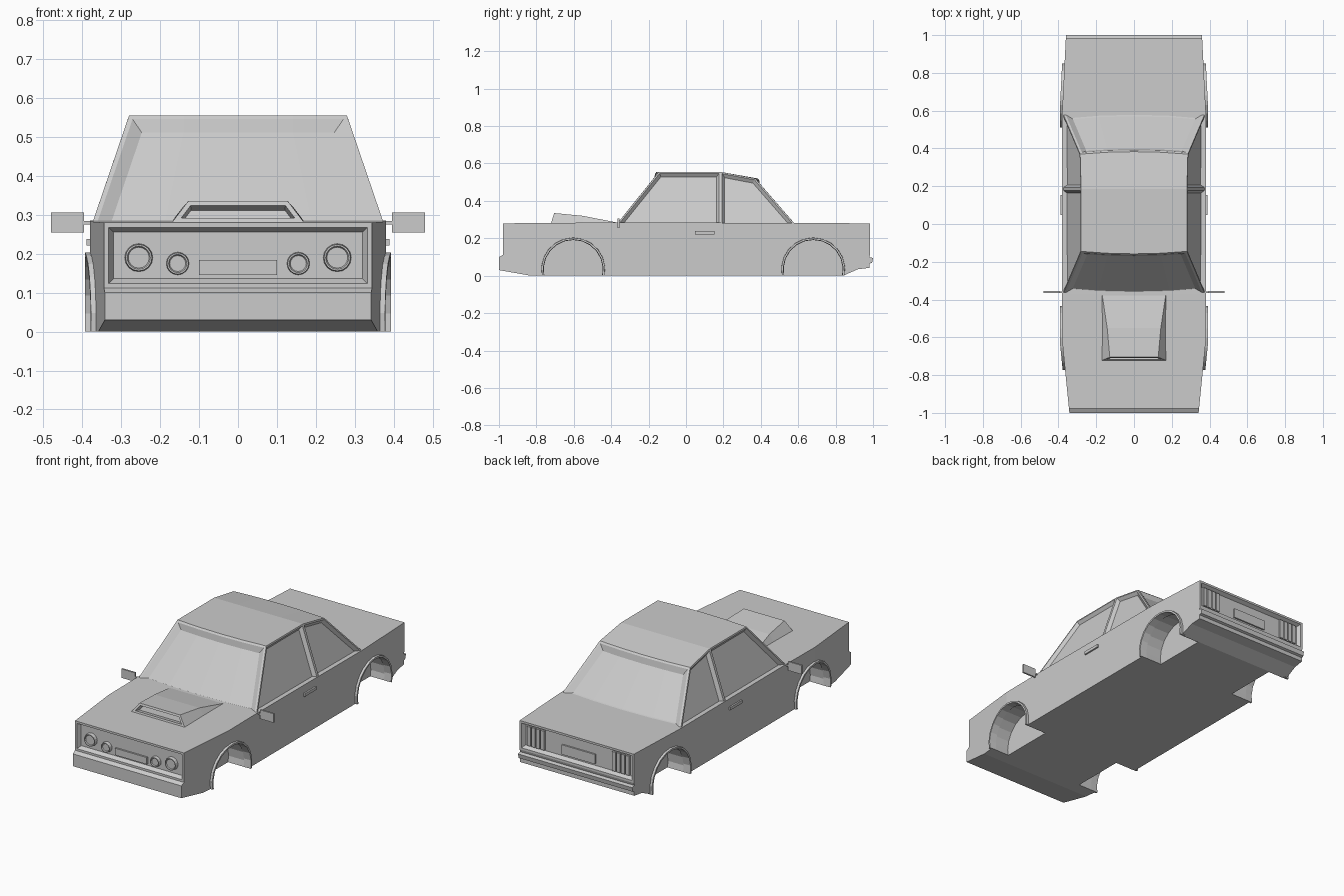
import bpy, bmesh, math
from mathutils import Matrix, Vector

if "Cube" in bpy.data.objects:
    bpy.data.objects.remove(bpy.data.objects["Cube"])


def finish(bm, name):
    bmesh.ops.recalc_face_normals(bm, faces=bm.faces[:])
    me = bpy.data.meshes.new(name)
    bm.to_mesh(me)
    bm.free()
    ob = bpy.data.objects.new(name, me)
    bpy.context.collection.objects.link(ob)
    return ob


def box(name, x, y, z):
    bm = bmesh.new()
    bmesh.ops.create_cube(bm, size=1)
    for v in bm.verts:
        v.co = [(a + b) / 2 + c * (b - a) for (a, b), c in zip((x, y, z), v.co)]
    return finish(bm, name)


def recess(bm, faces, rim, bevel, depth):
    bmesh.ops.inset_region(bm, faces=faces, thickness=rim, use_even_offset=True)
    bmesh.ops.inset_region(bm, faces=faces, thickness=bevel, depth=-depth, use_even_offset=True)


def half_width(y):
    if y < -0.62:
        return 0.38 + (y + 0.62) * 0.1
    return 0.38 - max(0, y - 0.6) * 0.05


# Lower body: side profile with bumper steps, tapered in plan
profile = [(-1, .03), (-1, .1), (-.978, .112), (-.978, .28), (-.37, .285), (.55, .282),
           (.985, .28), (.985, .115), (.98, .1), (1, .095), (.995, .07), (.982, .065),
           (.982, .042), (.92, .035), (.84, 0), (-.83, 0)]
bm = bmesh.new()
face = bm.faces.new([bm.verts.new((-1, y, z)) for y, z in profile])
ext = bmesh.ops.extrude_face_region(bm, geom=[face])
bmesh.ops.translate(bm, vec=(2, 0, 0), verts=[v for v in ext['geom'] if isinstance(v, bmesh.types.BMVert)])
for y in (-.62, .6):
    bmesh.ops.bisect_plane(bm, geom=bm.verts[:] + bm.edges[:] + bm.faces[:], plane_co=(0, y, 0), plane_no=(0, 1, 0))
for v in bm.verts:
    v.co.x *= half_width(v.co.y)
bmesh.ops.recalc_face_normals(bm, faces=bm.faces[:])
ends = [f for f in bm.faces if abs(f.normal.y) > .95 and f.calc_center_median().z > .15]
for f in ends:
    recess(bm, [f], .012, .012, .022)
body = finish(bm, "lower_body")

# Wheel wells cut from the body
WHEELS = (-.603, .68)
bm = bmesh.new()
for y in WHEELS:
    for s in (-1, 1):
        m = Matrix.Translation((s * .38, y, .035)) @ Matrix.Rotation(math.pi / 2, 4, 'Y')
        bmesh.ops.create_cone(bm, cap_ends=True, segments=20, radius1=.161, radius2=.161, depth=.26, matrix=m)
cutter = finish(bm, "wheel_well_cutter")
cutter.hide_render = True
cutter.hide_viewport = True
mod = body.modifiers.new("wheel_wells", 'BOOLEAN')
mod.operation = 'DIFFERENCE'
mod.solver = 'EXACT'
mod.object = cutter

# Flared arch lips
for y0, place in zip(WHEELS, ("front", "rear")):
    for s, side in ((-1, "left"), (1, "right")):
        bm = bmesh.new()
        rings = []
        for i in range(13):
            a = math.radians(-12 + 204 * i / 12)
            ring = []
            for r, dx in ((.172, -.015), (.17, .013), (.16, .013), (.158, -.03)):
                y = y0 + r * math.cos(a)
                ring.append(bm.verts.new((s * (half_width(y) + dx), y, max(0, .033 + r * math.sin(a)))))
            rings.append(ring)
        for a, b in zip(rings, rings[1:]):
            for j in range(4):
                k = (j + 1) % 4
                bm.faces.new((a[j], a[k], b[k], b[j]))
        bm.faces.new(rings[0])
        bm.faces.new(rings[-1])
        finish(bm, f"{place}_{side}_arch_lip")

# Cabin: y, z, half width and bow of each row from windshield base to rear glass base
rows = [(-.378, .265, .379, -.02), (-.145, .555, .28, -.013), (.185, .555, .28, 0),
        (.37, .52, .285, .013), (.592, .265, .379, .02)]
bm = bmesh.new()
grid = [[bm.verts.new((f * w, y + bow * (1 - f * f), z)) for f in (-1, -.5, 0, .5, 1)]
        for y, z, w, bow in rows]
bands = [[bm.faces.new((a[i], a[i + 1], b[i + 1], b[i])) for i in range(4)] for a, b in zip(grid, grid[1:])]
sills = {}
windows = []
for i, s in ((0, -1), (4, 1)):
    g = [r[i] for r in grid]
    sills[i] = sill = bm.verts.new((s * .379, .185, .265))
    windows.append(bm.faces.new((g[0], g[1], g[2], sill)))
    windows.append(bm.faces.new((sill, g[2], g[3], g[4])))
bm.faces.new(grid[0] + [sills[4]] + grid[4][::-1] + [sills[0]])
bmesh.ops.recalc_face_normals(bm, faces=bm.faces[:])
recess(bm, bands[0], .012, .03, .018)
recess(bm, bands[3], .012, .03, .018)
for f in windows:
    recess(bm, [f], .008, .014, .018)
finish(bm, "cabin")

# Bonnet scoop: base outline and tapering top
bm = bmesh.new()
rows = [(-.722, .28, .17, -.705, .335, .128), (-.55, .28, .17, -.55, .32, .142), (-.378, .28, .172, -.378, .286, .168)]
loops = [[bm.verts.new(c) for c in ((-w, y, z), (-u, t, h), (u, t, h), (w, y, z))] for y, z, w, t, h, u in rows]
for a, b in zip(loops, loops[1:]):
    for j in range(4):
        k = (j + 1) % 4
        bm.faces.new((a[j], a[k], b[k], b[j]))
mouth = bm.faces.new(loops[0])
bm.faces.new(loops[-1])
bmesh.ops.recalc_face_normals(bm, faces=bm.faces[:])
recess(bm, [mouth], .012, .003, .03)
finish(bm, "bonnet_scoop")

# Headlights, tail lights, mirrors and door handles on both sides
for s, side in ((-1, "left"), (1, "right")):
    for part, x, z, r in (("outer", .255, .19, .037), ("inner", .155, .175, .03)):
        bm = bmesh.new()
        m = Matrix.Translation((s * x, -.962, z)) @ Matrix.Rotation(math.pi / 2, 4, 'X')
        bmesh.ops.create_cone(bm, cap_ends=True, segments=16, radius1=r, radius2=r * .92, depth=.028, matrix=m)
        bmesh.ops.recalc_face_normals(bm, faces=bm.faces[:])
        lens = [f for f in bm.faces if f.normal.y < -.9]
        recess(bm, lens, .004, .003, .006)
        finish(bm, f"{side}_{part}_headlight")
    for i in range(4):
        x = s * (.225 + .029 * i)
        box(f"{side}_tail_light_{i + 1}", (x - .011, x + .011), (.95, .974), (.143, .253))
    box(f"{side}_mirror", sorted((s * .395, s * .48)), (-.366, -.356), (.255, .306))
    box(f"{side}_mirror_arm", sorted((s * .365, s * .4)), (-.364, -.358), (.275, .284))
    box(f"{side}_door_handle", sorted((s * .37, s * .389)), (.047, .153), (.221, .238))

# Grille bar and rear plate
box("grille_bar", (-.1, .1), (-.966, -.95), (.145, .184))
box("rear_plate", (-.105, .105), (.95, .972), (.15, .205))
